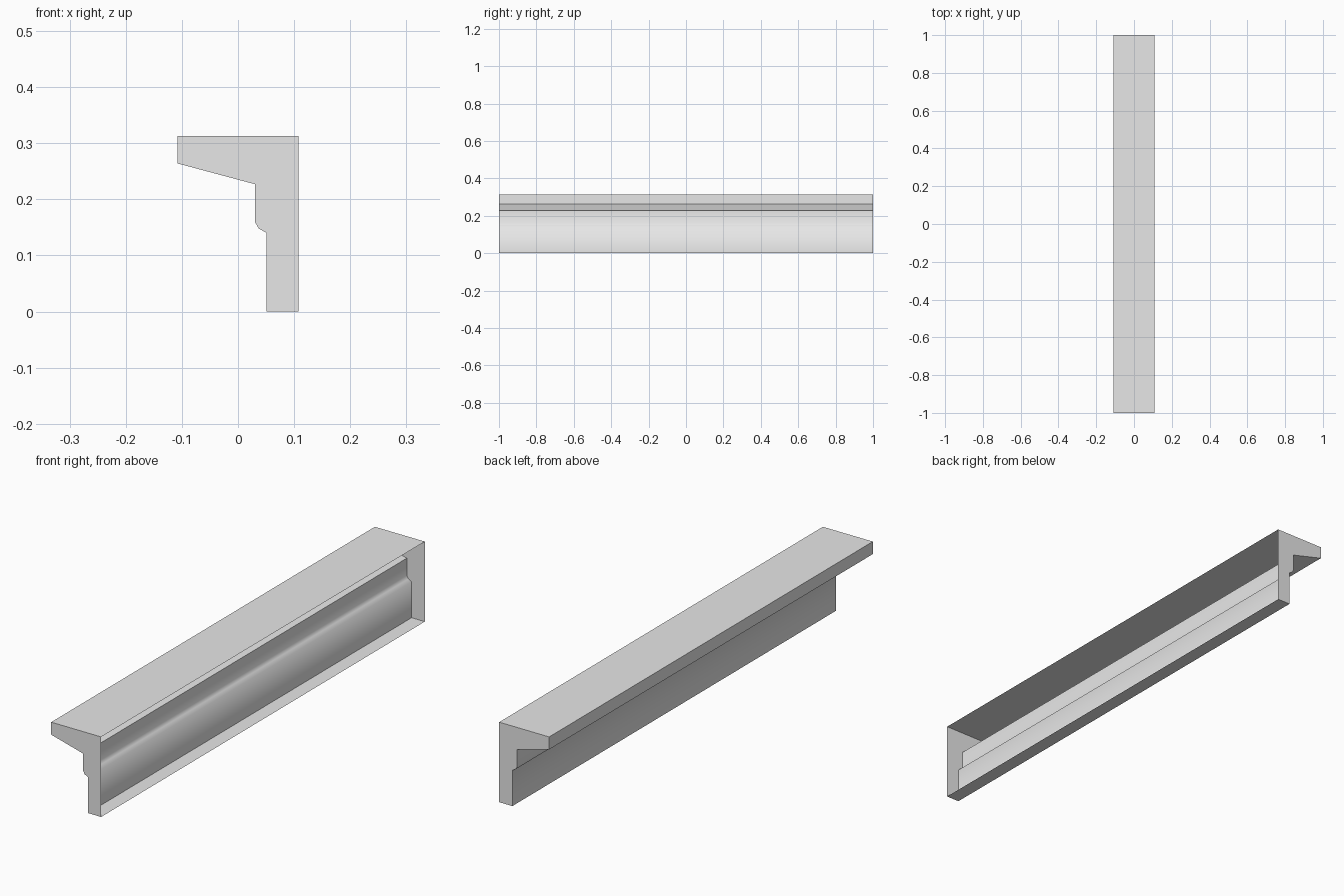
import bpy
import bmesh
import math

cube = bpy.data.objects.get("Cube")
if cube:
    bpy.data.objects.remove(cube, do_unlink=True)

# Plain grey finish
grey = bpy.data.materials.new("plain_grey")
grey.use_nodes = True
colour = (0.8, 0.8, 0.8, 1)
grey.diffuse_color = colour
grey.node_tree.nodes["Principled BSDF"].inputs["Base Color"].default_value = colour

# Cornice cross-section (x, z), from the top back corner round to the bottom back corner
BACK = 0.108
HALF_LENGTH = 1.0
profile = [
    (BACK, 0.313), (-BACK, 0.313), (-BACK, 0.264),   # top slab and its lip
    (0.030, 0.227), (0.030, 0.160),                  # sloped soffit, upper wall
    (0.037, 0.148), (0.051, 0.140),                  # small rounded step
    (0.051, 0), (BACK, 0),                           # lower wall and foot
]

bm = bmesh.new()
front = [bm.verts.new((x, -HALF_LENGTH, z)) for x, z in profile]
rear = [bm.verts.new((x, HALF_LENGTH, z)) for x, z in profile]

# Long sides; the back against the wall stays open
for i in range(len(profile) - 1):
    bm.faces.new((front[i], front[i + 1], rear[i + 1], rear[i]))

# End caps
bm.faces.new(front[::-1])
bm.faces.new(rear)
bmesh.ops.recalc_face_normals(bm, faces=bm.faces)
top = max(bm.faces, key=lambda f: f.calc_center_median().z)
if top.normal.z < 0:
    bmesh.ops.reverse_faces(bm, faces=bm.faces)

mesh = bpy.data.meshes.new("cornice")
bm.to_mesh(mesh)
bm.free()
mesh.materials.append(grey)
cornice = bpy.data.objects.new("cornice", mesh)
bpy.context.collection.objects.link(cornice)

# Soften the step, keep the main corners crisp
bpy.ops.object.select_all(action="DESELECT")
cornice.select_set(True)
bpy.context.view_layer.objects.active = cornice
bpy.ops.object.shade_smooth_by_angle(angle=math.radians(65))
